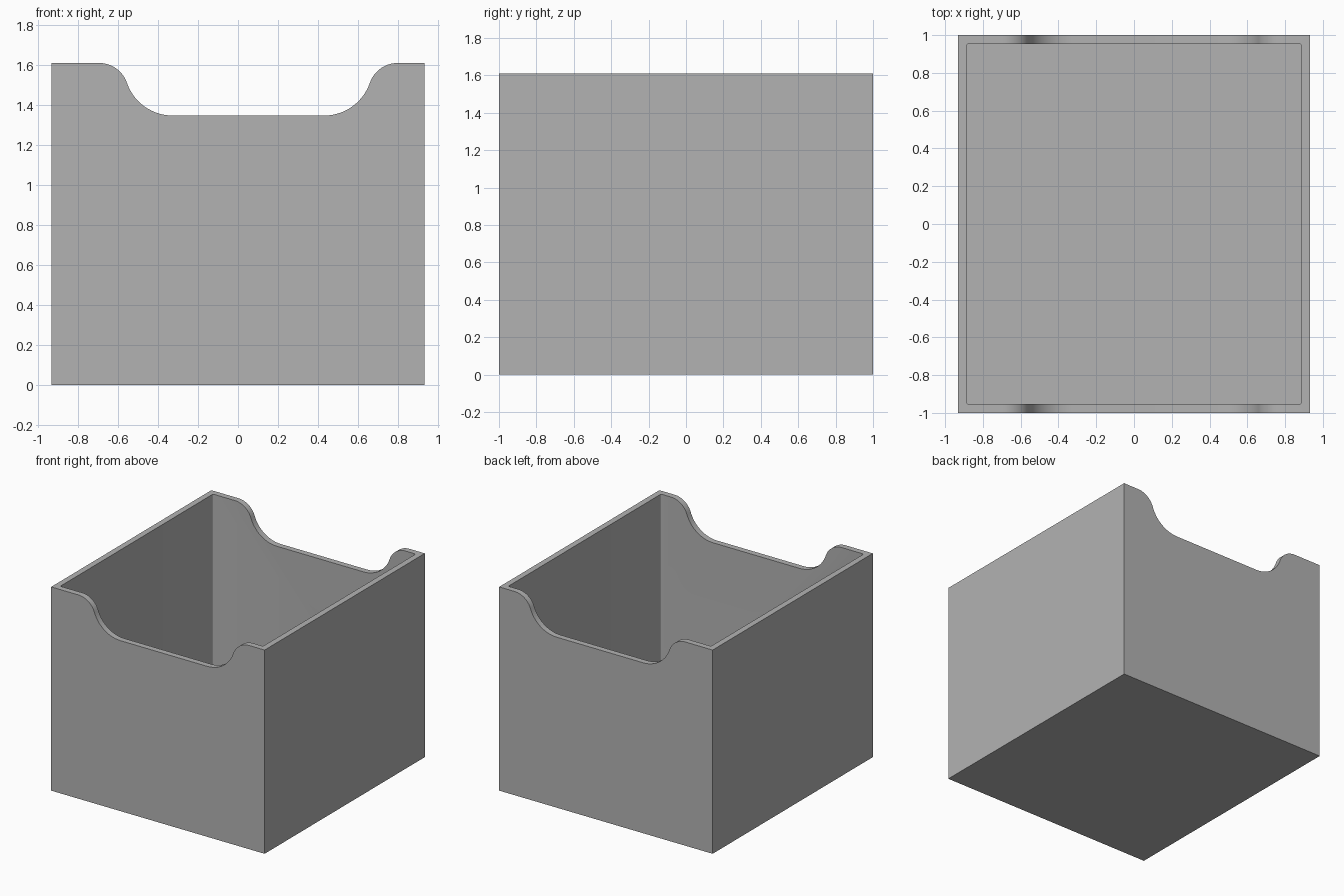
import bpy
import bmesh
from math import sin, cos, radians

cube = bpy.data.objects.get("Cube")
if cube:
    bpy.data.objects.remove(cube, do_unlink=True)

HALF_X, HALF_Y, TOP, WALL = 0.933, 1.0, 1.61, 0.047
NOTCH_X, NOTCH_Z = 0.052, 1.347        # notch centre and floor height
LIP_R, FILLET_R, TURN = 0.148, 0.24, radians(71)
STEPS = 14

grey = bpy.data.materials.new("plain grey")
grey.use_nodes = True
grey.diffuse_color = (0.45, 0.45, 0.45, 1)
grey.node_tree.nodes["Principled BSDF"].inputs["Base Color"].default_value = grey.diffuse_color


def make_object(name, bm):
    bmesh.ops.recalc_face_normals(bm, faces=bm.faces)
    mesh = bpy.data.meshes.new(name)
    bm.to_mesh(mesh)
    bm.free()
    mesh.materials.append(grey)
    obj = bpy.data.objects.new(name, mesh)
    bpy.context.collection.objects.link(obj)
    return obj


def notch_side():
    """S-curve of rounded lip and fillet, as (distance from notch centre, z)."""
    knee_x, knee_z = 0.607, TOP - LIP_R * (1 - cos(TURN))
    angles = [TURN * i / STEPS for i in range(STEPS + 1)]
    lip = [(knee_x + LIP_R * (sin(TURN) - sin(a)), TOP - LIP_R * (1 - cos(a))) for a in angles]
    drop = knee_z - NOTCH_Z
    radius = drop / (1 - cos(TURN))
    fillet = [(knee_x - radius * (sin(TURN) - sin(a)), NOTCH_Z + radius * (1 - cos(a)))
              for a in reversed(angles)]
    return lip + fillet[1:]


# Tray body: front outline with the notch, extruded front to back
side = notch_side()
outline = [(-HALF_X, 0), (-HALF_X, TOP)]
outline += [(NOTCH_X - d, z) for d, z in side]
outline += [(NOTCH_X + d, z) for d, z in reversed(side)]
outline += [(HALF_X, TOP), (HALF_X, 0)]
bm = bmesh.new()
face = bm.faces.new([bm.verts.new((x, -HALF_Y, z)) for x, z in outline])
grown = bmesh.ops.extrude_face_region(bm, geom=[face])
bmesh.ops.translate(bm, vec=(0, 2 * HALF_Y, 0),
                    verts=[v for v in grown["geom"] if isinstance(v, bmesh.types.BMVert)])
box = make_object("open_box", bm)

# Cavity cutter: leaves thin walls and a floor, with slightly eased corners
bm = bmesh.new()
bmesh.ops.create_cube(bm, size=1)
for v in bm.verts:
    v.co.x *= 2 * (HALF_X - WALL)
    v.co.y *= 2 * (HALF_Y - WALL)
    v.co.z = WALL if v.co.z < 0 else TOP + 0.2
uprights = [e for e in bm.edges if abs(e.verts[0].co.z - e.verts[1].co.z) > 0.1]
bmesh.ops.bevel(bm, geom=uprights, offset=0.008, segments=3, profile=0.5, affect='EDGES')
cutter = make_object("cavity_cutter", bm)
cutter.hide_render = True

# Hollow the box and bake the result
cut = box.modifiers.new("cavity", 'BOOLEAN')
cut.operation = 'DIFFERENCE'
cut.solver = 'EXACT'
cut.object = cutter
bpy.ops.object.select_all(action='DESELECT')
box.select_set(True)
bpy.context.view_layer.objects.active = box
bpy.ops.object.modifier_apply(modifier=cut.name)
bpy.data.objects.remove(cutter, do_unlink=True)
bpy.ops.object.shade_smooth_by_angle(angle=radians(30))
